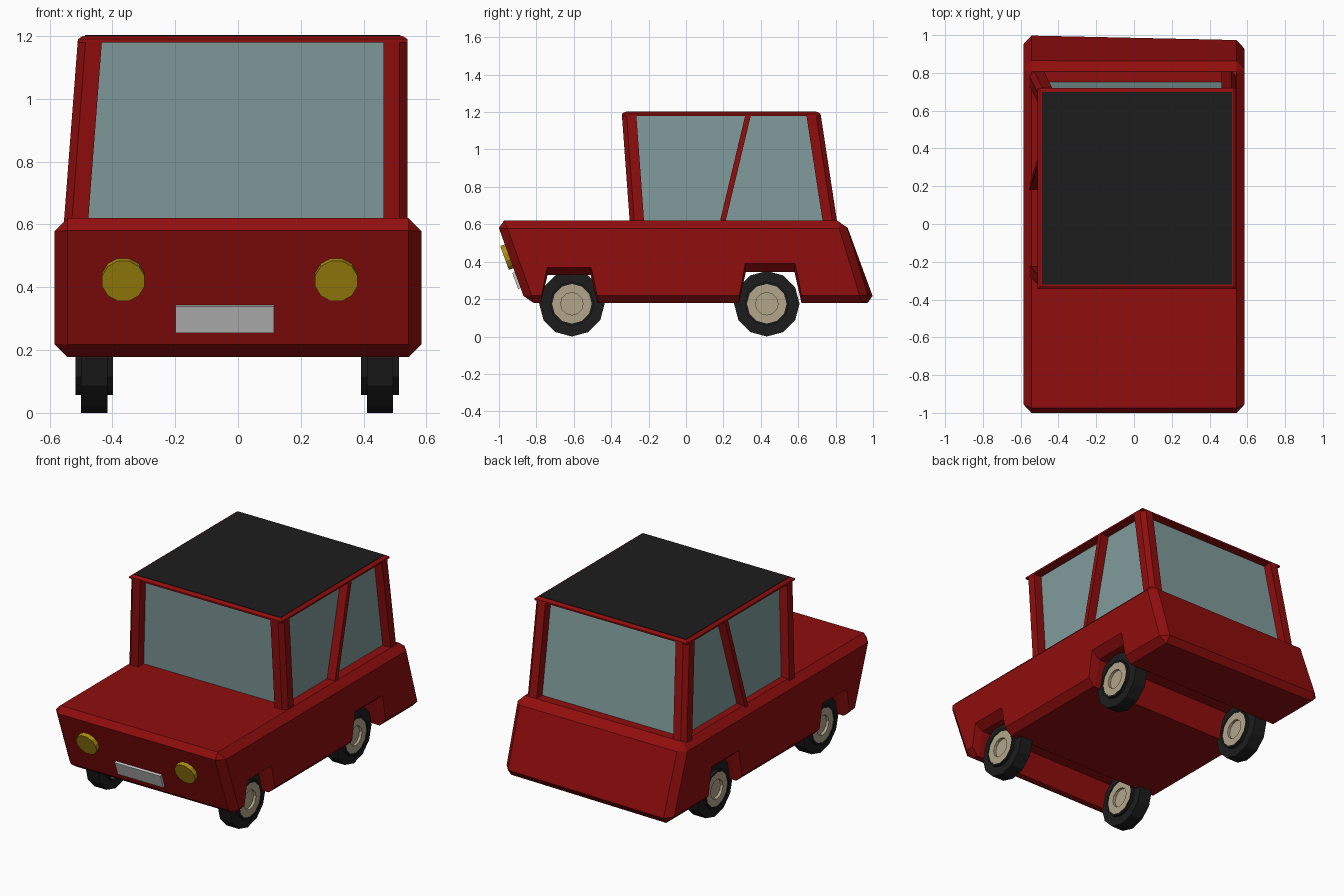
import bpy, bmesh
from math import sin, cos, pi, radians
from mathutils import Matrix

if "Cube" in bpy.data.objects:
    bpy.data.objects.remove(bpy.data.objects["Cube"])


def paint(name, rgb):
    m = bpy.data.materials.new(name)
    m.diffuse_color = (*rgb, 1)
    m.use_nodes = True
    m.node_tree.nodes["Principled BSDF"].inputs["Base Color"].default_value = m.diffuse_color
    return m


RED = paint("red", (0.28, 0.004, 0.004))
BLACK = paint("black", (0.012, 0.012, 0.012))
GLASS = paint("glass", (0.22, 0.33, 0.33))
TAN = paint("tan", (0.45, 0.38, 0.26))
YELLOW = paint("yellow", (0.40, 0.27, 0.005))


def loft(name, rings, mat=None, matrix=None, bevel=0):
    """Skin a list of equal-length point rings and cap both ends."""
    bm = bmesh.new()
    vs = [[bm.verts.new(p) for p in ring] for ring in rings]
    n = len(vs[0])
    for a, b in zip(vs, vs[1:]):
        for i in range(n):
            j = (i + 1) % n
            bm.faces.new((a[i], a[j], b[j], b[i]))
    bm.faces.new(vs[0][::-1])
    bm.faces.new(vs[-1])
    bmesh.ops.recalc_face_normals(bm, faces=bm.faces[:])
    if bevel:
        bmesh.ops.bevel(bm, geom=bm.edges[:], offset=bevel, segments=1,
                        affect='EDGES', profile=0.5)
    me = bpy.data.meshes.new(name)
    bm.to_mesh(me)
    bm.free()
    ob = bpy.data.objects.new(name, me)
    bpy.context.collection.objects.link(ob)
    if mat:
        me.materials.append(mat)
    if matrix:
        ob.matrix_world = matrix
    return ob


def rect(x0, x1, y0, y1, z):
    return [(x0, y0, z), (x1, y0, z), (x1, y1, z), (x0, y1, z)]


def lathe(name, profile, mat, matrix, n=12, turn=0.0):
    rings = [[(r * cos(2 * pi * (i + turn) / n), r * sin(2 * pi * (i + turn) / n), z)
              for i in range(n)] for z, r in profile]
    return loft(name, rings, mat, matrix)


# Lower body: slanted box with chamfered edges, slightly skewed tail
W = 0.585
body = loft("body", [
    [(-W, -0.855, 0.178), (W, -0.855, 0.178), (W, 0.985, 0.178), (-W, 1.013, 0.178)],
    rect(-W, W, -1.015, 0.845, 0.62)[:2] + [(W, 0.85, 0.62), (-W, 0.85, 0.62)],
], RED, bevel=0.042)

# Wheel channels running through the body, flared at the sides
WELLS = {"front": (-0.625, 0.115, 0.33, 0.37), "rear": (0.45, 0.13, 0.345, 0.395)}
for end, (y, h, z_in, z_out) in WELLS.items():
    rings = []
    for x, z, grow in ((-0.60, z_out + 0.01, 0.004), (-0.535, z_in, 0),
                       (0.535, z_in, 0), (0.60, z_out + 0.01, 0.004)):
        t, b = h + grow, h + grow + 0.055
        rings.append([(x, y - b, 0.1), (x, y + b, 0.1), (x, y + t, z), (x, y - t, z)])
    cutter = loft(end + "_wheel_well_cutter", rings, RED)
    cutter.hide_render = True
    mod = body.modifiers.new("well", 'BOOLEAN')
    mod.operation, mod.solver, mod.object = 'DIFFERENCE', 'EXACT', cutter
    bpy.context.view_layer.objects.active = body
    bpy.ops.object.modifier_apply(modifier=mod.name)
    bpy.data.objects.remove(cutter)

# Cabin outline at its foot and at the roof: x left, x right, y front, y back
FOOT, TOP = (-0.555, 0.54, -0.30, 0.81), (-0.51, 0.54, -0.343, 0.72)
Z0, Z1 = 0.60, 1.188


def inset(box, d):
    return box[0] + d, box[1] - d, box[2] + d, box[3] - d


# Glass block set back behind the pillars
loft("windows", [rect(*inset(FOOT, 0.055), Z0), rect(*inset(TOP, 0.055), Z1)], GLASS)


# Corner pillars with a chamfered outer edge
def corner(box, ix, iy, z, w=0.077, c=0.025):
    x, y = box[ix], box[2 + iy]
    sx, sy = (1, -1)[ix], (1, -1)[iy]
    return [(x + a * sx, y + b * sy, z)
            for a, b in ((c, 0), (w, 0), (w, w), (0, w), (0, c))]


for ix, side in enumerate(("left", "right")):
    for iy, end in enumerate(("front", "rear")):
        loft(f"{end}_{side}_pillar",
             [corner(FOOT, ix, iy, Z0), corner(TOP, ix, iy, Z1)], RED)
    # Slanted door pillar
    s = (1, -1)[ix]
    loft(f"middle_{side}_pillar", [
        rect(FOOT[ix], FOOT[ix] + 0.07 * s, 0.178, 0.208, Z0),
        rect(TOP[ix], TOP[ix] + 0.07 * s, 0.318, 0.348, Z1)], RED)

# Roof slab and black roof panel
loft("roof", [rect(*TOP, 1.18), rect(*TOP, 1.19), rect(*inset(TOP, 0.015), 1.2)], RED)
loft("roof_panel", [rect(*inset(TOP, 0.022), 1.19), rect(*inset(TOP, 0.022), 1.203)], BLACK)

# Wheels: stepped tyre with a recessed hub on both faces
tyre = [(0.03, 0.106), (0.06, 0.106), (0.06, 0.118), (0.042, 0.118), (0.042, 0.175)]
hub = [(0.04, 0.06), (0.057, 0.06), (0.057, 0.108)]
for side, x in (("left", -0.458), ("right", 0.452)):
    for end, y in (("front", -0.61), ("rear", 0.432)):
        m = Matrix.Translation((x, y, 0.175)) @ Matrix.Rotation(pi / 2, 4, 'Y')
        for part, prof, mat in (("tyre", tyre, BLACK), ("hub", hub, TAN)):
            full = [(-z, r) for z, r in prof] + prof[::-1]
            lathe(f"{end}_{side}_{part}", full, mat, m)

# Headlights and number plate lie on the sloping nose
tilt = Matrix.Rotation(radians(110), 4, 'X')
for side, x in (("left", -0.365), ("right", 0.313)):
    lathe(side + "_headlight", [(-0.02, 0.07), (0.03, 0.07)], YELLOW,
          Matrix.Translation((x, -0.942, 0.43)) @ tilt, turn=0.5)
loft("number_plate", [rect(-0.157, 0.157, -0.045, 0.045, -0.01),
                      rect(-0.157, 0.157, -0.045, 0.045, 0.015)],
     None, Matrix.Translation((-0.042, -0.899, 0.302)) @ tilt)
